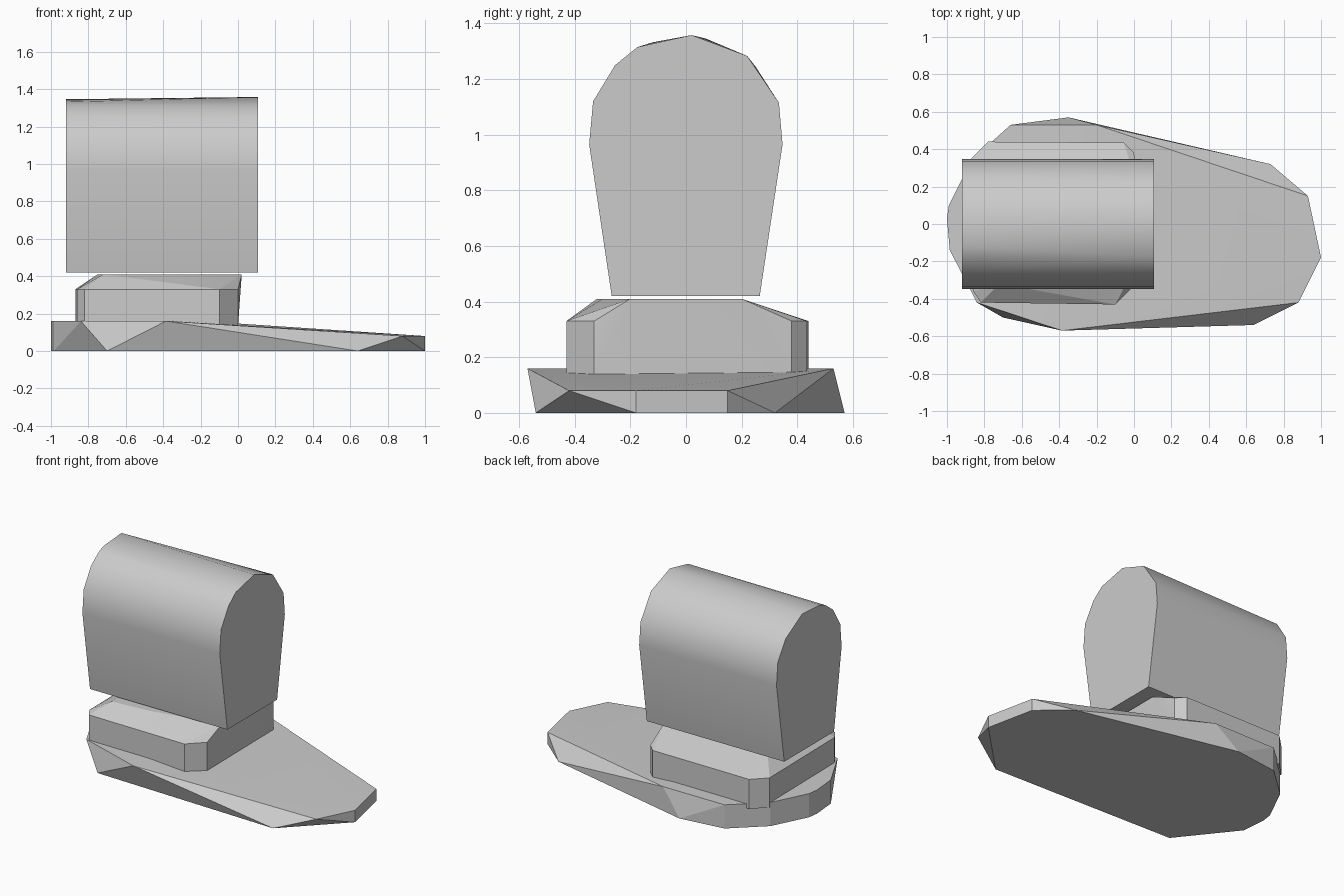
import bpy
import bmesh
import math

cube = bpy.data.objects.get("Cube")
if cube:
    bpy.data.objects.remove(cube, do_unlink=True)

# One plain grey for everything
grey = bpy.data.materials.new("plain grey")
grey.use_nodes = True
colour = (0.6, 0.6, 0.6, 1.0)
grey.diffuse_color = colour
grey.node_tree.nodes["Principled BSDF"].inputs["Base Color"].default_value = colour


def level(z, outline):
    """Place a plan outline at one height."""
    return [(x, y, z) for x, y in outline]


def station(x, profile):
    """Place a side profile at one position along the length."""
    return [(x, y, z) for y, z in profile]


def hull_part(name, points, smooth_angle):
    """Build a faceted convex solid wrapped around its outlines."""
    bm = bmesh.new()
    for point in points:
        bm.verts.new(point)
    result = bmesh.ops.convex_hull(bm, input=bm.verts[:])
    loose = set(result["geom_interior"]) | set(result["geom_unused"])
    loose = [item for item in loose if isinstance(item, bmesh.types.BMVert)]
    bmesh.ops.delete(bm, geom=loose, context="VERTS")
    bmesh.ops.dissolve_limit(bm, angle_limit=math.radians(1),
                             verts=bm.verts[:], edges=bm.edges[:])
    bmesh.ops.recalc_face_normals(bm, faces=bm.faces[:])
    mesh = bpy.data.meshes.new(name)
    bm.to_mesh(mesh)
    bm.free()
    mesh.materials.append(grey)
    part = bpy.data.objects.new(name, mesh)
    bpy.context.collection.objects.link(part)
    bpy.ops.object.select_all(action="DESELECT")
    part.select_set(True)
    bpy.context.view_layer.objects.active = part
    bpy.ops.object.shade_smooth_by_angle(angle=math.radians(smooth_angle))
    return part


# Base slab: rounded heel, flat rear top, toe sloping down to a thin edge
heel = [(-.84, -.42), (-.985, -.14), (-1, .03), (-.99, .1),
        (-.87, .34), (-.66, .53)]
tip = [(1, -.18), (.93, .15)]
base_bottom = level(0, heel[1:] + tip + [
    (-.7, -.5), (.64, -.54), (.73, .32), (-.35, .57)])
base_top = level(.16, heel + [(-.385, -.57), (-.2, .53)])
base_toe = level(.08, tip + [(.88, -.42)])
hull_part("base_slab", base_bottom + base_top + base_toe, 10)

# Middle block: upright walls with a bevelled top
wall = [(-.86, -.36), (-.82, -.42), (-.1, -.43), (0, -.33),
        (0, .38), (-.055, .435), (-.78, .44), (-.87, .35)]
crown = [(-.72, -.32), (-.45, -.3), (.02, -.2), (.02, .2), (-.75, .2)]
hull_part("middle_block",
          level(.13, wall) + level(.33, wall) + level(.41, crown), 10)

# Upper body: tapered sides under a rounded top, slightly different at each end
sides = [(-.267, .42), (-.348, .965), (-.334, 1.12), (-.255, 1.25),
         (.334, 1.115), (.347, .965), (.265, .42)]
right_top = [(-.175, 1.31), (-.12, 1.332), (.07, 1.346), (.25, 1.245)]
left_top = [(-.175, 1.315), (.02, 1.358), (.22, 1.283)]
hull_part("upper_body",
          station(-.92, sides + right_top) + station(.107, sides + left_top), 40)
